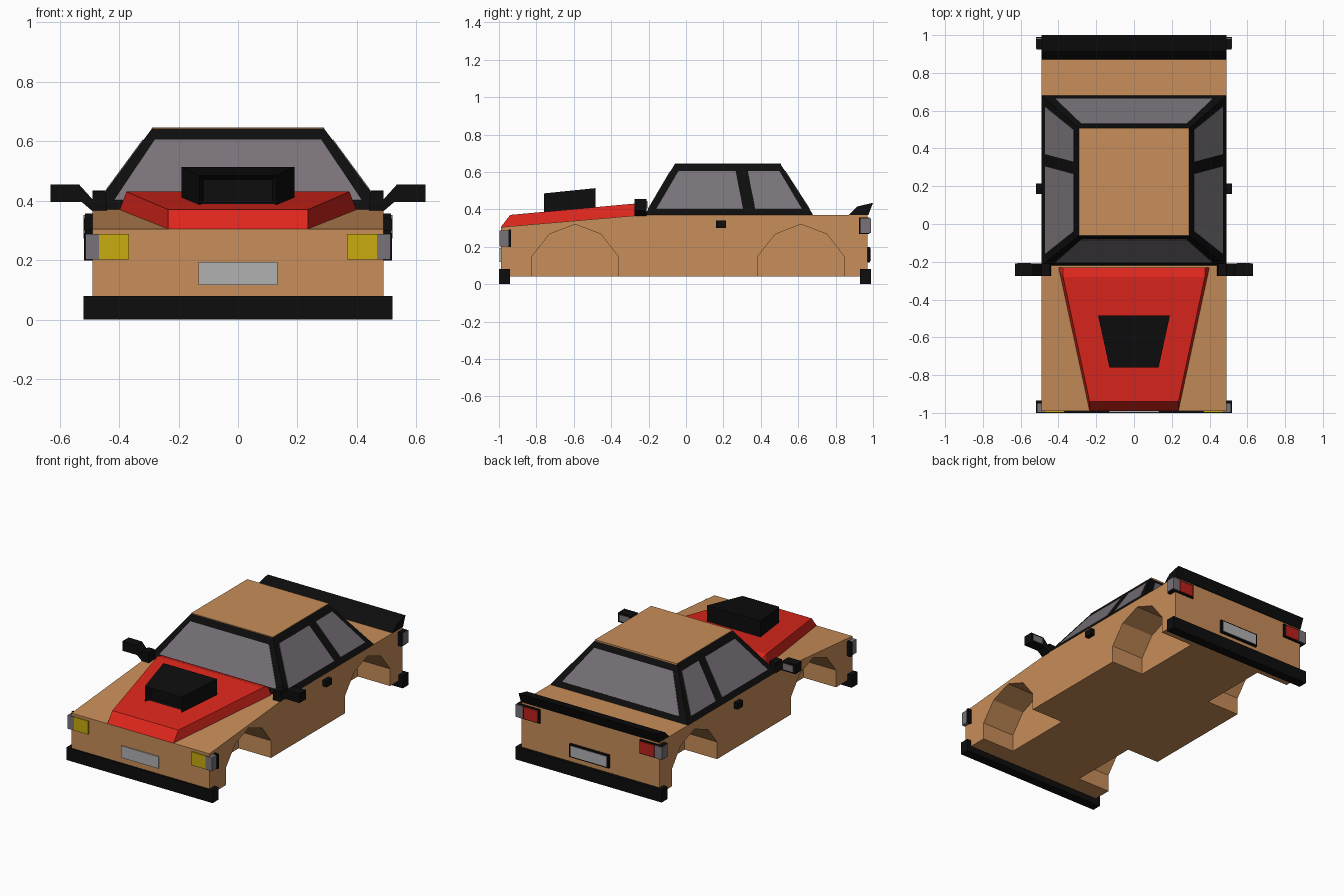
import bpy, bmesh
from mathutils import Vector

if "Cube" in bpy.data.objects:
    bpy.data.objects.remove(bpy.data.objects["Cube"])

def material(name, r, g, b):
    m = bpy.data.materials.new(name)
    m.diffuse_color = (r, g, b, 1)
    m.use_nodes = True
    m.node_tree.nodes["Principled BSDF"].inputs["Base Color"].default_value = m.diffuse_color
    return m

TAN = material("tan_paint", .58, .27, .10)
RED = material("red_paint", .73, .02, .012)
BLACK = material("black_trim", .004, .004, .004)
GLASS = material("grey_glass", .19, .17, .19)
YELLOW = material("yellow_lamp", .58, .41, .005)
TAIL = material("red_lamp", .50, .015, .01)
PLATE = material("plate_grey", .44, .44, .45)

def finish(name, bm, mat):
    bmesh.ops.recalc_face_normals(bm, faces=bm.faces)
    me = bpy.data.meshes.new(name)
    bm.to_mesh(me)
    bm.free()
    ob = bpy.data.objects.new(name, me)
    bpy.context.collection.objects.link(ob)
    me.materials.append(mat)
    return ob

def hull_bm(points):
    bm = bmesh.new()
    for p in points:
        bm.verts.new(p)
    bmesh.ops.convex_hull(bm, input=bm.verts[:])
    bmesh.ops.dissolve_limit(bm, angle_limit=.01, verts=bm.verts[:], edges=bm.edges[:])
    return bm

def hull(name, points, mat):
    return finish(name, hull_bm(points), mat)

def box(name, x, y, z, mat):
    return hull(name, [(a, b, c) for a in x for b in y for c in z], mat)

def both(points):
    return [(s * x, y, z) for x, y, z in points for s in (1, -1)]

def extrude(bm, points, offset):
    f = bm.faces.new([bm.verts.new(p) for p in points])
    r = bmesh.ops.extrude_face_region(bm, geom=[f], use_keep_orig=True)
    bmesh.ops.translate(bm, vec=offset,
                        verts=[v for v in r["geom"] if isinstance(v, bmesh.types.BMVert)])

# Body shell with four wheel pockets cut from the sides
bm = bmesh.new()
side = [(-.99, .04), (.97, .04), (.97, .37), (-.23, .37), (-.99, .305)]
extrude(bm, [(-.49, y, z) for y, z in side], (.98, 0, 0))
body = finish("body", bm, TAN)

arch = [(-.823, -.05), (-.823, .15), (-.73, .267), (-.593, .32),
        (-.455, .267), (-.364, .15), (-.364, -.05)]
bm = bmesh.new()
for s in (1, -1):
    for shift in (0, 1.208):
        extrude(bm, [(s * .26, y + shift, z) for y, z in arch], (s * .4, 0, 0))
cutter = finish("arch_cutter", bm, TAN)
cutter.hide_render = True
mod = body.modifiers.new("arches", "BOOLEAN")
mod.operation, mod.solver, mod.object = "DIFFERENCE", "EXACT", cutter
bpy.context.view_layer.objects.active = body
bpy.ops.object.modifier_apply(modifier=mod.name)
bpy.data.objects.remove(cutter)

# Raised bonnet panel
hull("bonnet", both([(.235, -.99, .305), (.40, -.23, .365), (.235, -.94, .37),
                     (.375, -.28, .43), (.375, -.23, .415)]), RED)

# Air scoop with a recessed mouth
bm = hull_bm(both([(.13, -.76, .38), (.13, -.76, .485), (.19, -.485, .40), (.19, -.485, .513)]))
bm.normal_update()
mouth = min(bm.faces, key=lambda f: f.normal.y)
bmesh.ops.inset_individual(bm, faces=[mouth], thickness=.02)
bmesh.ops.translate(bm, verts=mouth.verts[:], vec=(0, .04, 0))
finish("air_scoop", bm, BLACK)

# Cabin frame and roof
base = [Vector(p) for p in ((-.49, -.22, .37), (.49, -.22, .37), (.49, .68, .37), (-.49, .68, .37))]
top = [Vector(p) for p in ((-.29, -.06, .642), (.29, -.06, .642), (.29, .505, .642), (-.29, .505, .642))]
hull("cabin_frame", base + top, BLACK)
box("roof", (-.29, .29), (-.06, .508), (.635, .646), TAN)

# Windows laid on the sloping cabin faces
def window(name, i, j, corners):
    a, b, c, d = base[i], base[j], top[j], top[i]
    n = (b - a).cross(d - a).normalized() * .003
    pts = [a.lerp(b, u).lerp(d.lerp(c, u), v) for u, v in corners]
    hull(name, [p + k * n for p in pts for k in (-1, 1)], GLASS)

screen = [(.055, .11), (.945, .11), (.94, .86), (.06, .86)]
door = [(.05, .11), (.588, .11), (.568, .86), (.07, .86)]
quarter = [(.663, .11), (.953, .11), (.95, .86), (.674, .86)]
window("windscreen", 0, 1, screen)
window("rear_window", 2, 3, screen)
for label, pane in (("door_window", door), ("quarter_window", quarter)):
    window(label + "_right", 1, 2, pane)
    window(label + "_left", 3, 0, [(1 - u, v) for u, v in pane])

# Bumpers and spoiler
box("front_bumper", (-.52, .52), (-1, -.94), (0, .08), BLACK)
box("rear_bumper", (-.52, .52), (.93, .99), (0, .08), BLACK)
hull("spoiler", both([(.49, .87, .37), (.49, .915, .415), (.49, 1, .435), (.49, .975, .37)]), BLACK)

# Number plates, left blank
box("front_plate", (-.133, .133), (-.997, -.98), (.117, .193), PLATE)
box("rear_plate_holder", (-.14, .14), (.96, .985), (.115, .198), BLACK)
box("rear_plate", (-.128, .128), (.97, .988), (.123, .19), PLATE)

# Lamps, handles and mirrors on both sides
profile = [(.44, .365), (.49, .365), (.525, .395), (.63, .395), (.63, .455),
           (.535, .455), (.49, .405), (.49, .43), (.445, .43)]
for s, tag in ((1, "right"), (-1, "left")):
    def part(name, x, y, z, mat):
        box(f"{name}_{tag}", (s * x[0], s * x[1]), y, z, mat)
    part("headlamp", (.367, .468), (-.997, -.98), (.202, .288), YELLOW)
    part("front_corner_lamp", (.468, .513), (-.998, -.945), (.202, .288), GLASS)
    part("front_lamp_holder", (.48, .518), (-.95, -.935), (.198, .292), BLACK)
    part("tail_lamp_holder", (.355, .515), (.925, .98), (.268, .357), BLACK)
    part("tail_lamp", (.365, .462), (.96, .986), (.275, .35), TAIL)
    part("rear_corner_lamp", (.468, .52), (.932, .988), (.273, .352), GLASS)
    part("door_handle", (.48, .518), (.16, .215), (.30, .34), BLACK)
    part("mirror_glass", (.545, .617), (-.22, -.207), (.405, .445), GLASS)
    bm = bmesh.new()
    extrude(bm, [(s * x, -.275, z) for x, z in profile], (0, .065, 0))
    finish(f"mirror_{tag}", bm, BLACK)
